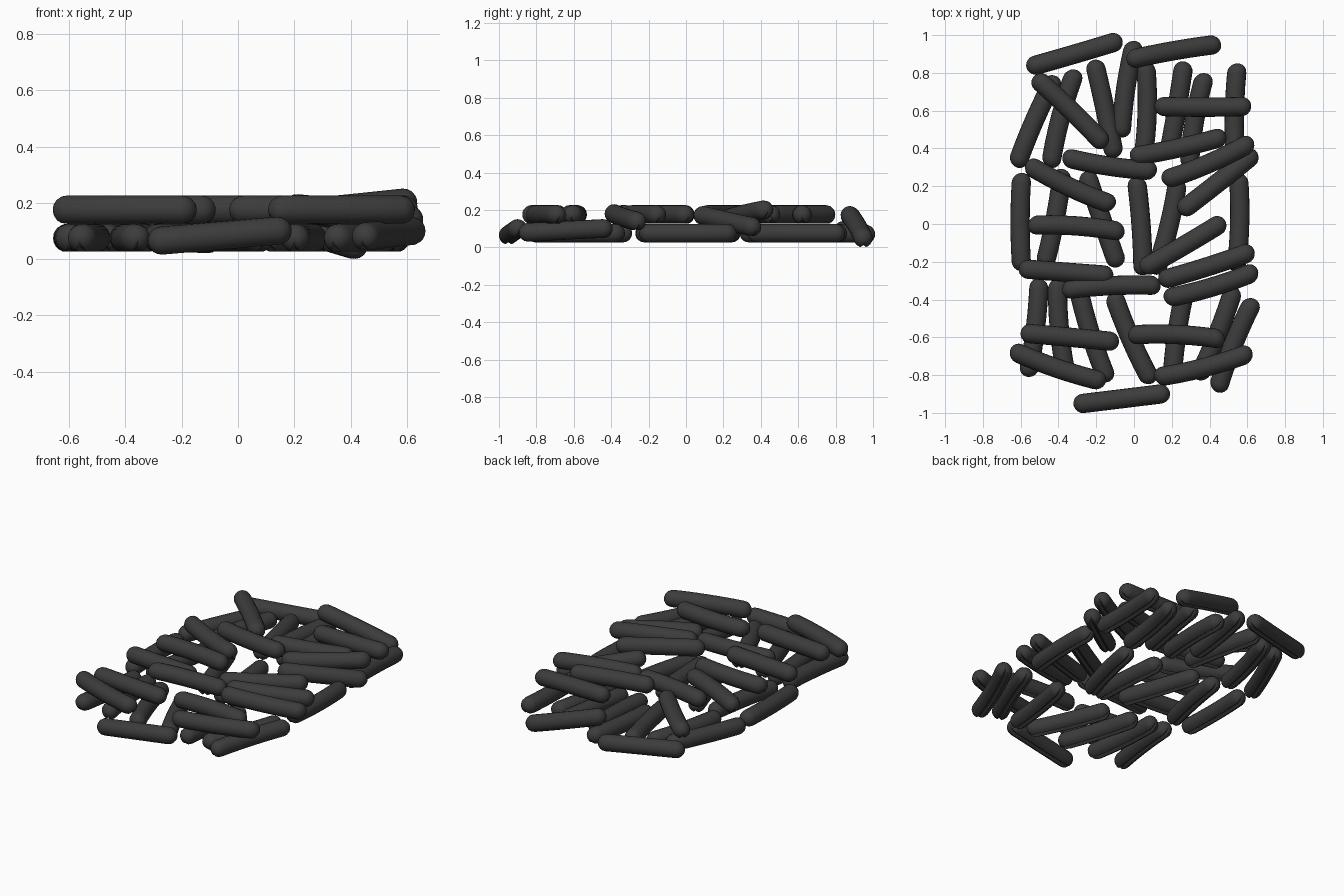
import bpy
import bmesh
import math
import random
from mathutils import Vector

cube = bpy.data.objects.get("Cube")
if cube:
    bpy.data.objects.remove(cube, do_unlink=True)

random.seed(4)
RADIUS = 0.051
SIDES = 20

# One charcoal colour for every stick
charcoal = bpy.data.materials.new("charcoal")
charcoal.use_nodes = True
colour = (0.045, 0.045, 0.045, 1)
charcoal.diffuse_color = colour
shader = charcoal.node_tree.nodes["Principled BSDF"]
shader.inputs["Base Color"].default_value = colour
shader.inputs["Roughness"].default_value = 0.8


def cross_section():
    """Round profile with a shallow groove along the underside."""
    points = []
    for step in range(SIDES):
        angle = math.tau * step / SIDES - math.pi / 2
        scale = 0.7 if step == 0 else 1.0
        points.append((math.cos(angle) * scale, math.sin(angle) * scale))
    return points


def stations(length):
    """Distances along the stick and the ring scale, with domed ends."""
    dome = [math.radians(a) for a in (10, 30, 50, 70, 90)]
    start = [(-RADIUS * math.cos(a), math.sin(a)) for a in dome]
    middle = [(length * k / 6, 1.0) for k in range(1, 6)]
    finish = [(length - d, s) for d, s in reversed(start)]
    return start + middle + finish


def build_stick(name, start, end):
    """Loft the profile between two end centres with a slight bend."""
    start, end = Vector(start), Vector(end)
    along = end - start
    length = along.length
    along.normalize()
    side = along.cross(Vector((0, 0, 1))).normalized()
    up = side.cross(along)
    bend = random.uniform(-0.012, 0.012)
    profile = cross_section()
    bm = bmesh.new()
    rings = []
    for distance, scale in stations(length):
        t = distance / length
        sway = bend * (4 * t * (1 - t) - 0.5)
        centre = start + along * distance + side * sway
        rings.append([
            bm.verts.new(centre + (side * u + up * v) * RADIUS * scale)
            for u, v in profile
        ])
    for lower, upper in zip(rings, rings[1:]):
        for i in range(SIDES):
            j = (i + 1) % SIDES
            bm.faces.new((lower[i], lower[j], upper[j], upper[i]))
    bm.faces.new(rings[0])
    bm.faces.new(rings[-1])
    bmesh.ops.recalc_face_normals(bm, faces=bm.faces)

    mesh = bpy.data.meshes.new(name)
    bm.to_mesh(mesh)
    bm.free()
    mesh.materials.append(charcoal)
    stick = bpy.data.objects.new(name, mesh)
    bpy.context.collection.objects.link(stick)
    return stick


# Bottom layer: sticks lying lengthwise, as x, y of both end centres
lower_sticks = [
    (-.61, .35, -.44, .74), (-.44, .35, -.33, .77), (-.2, .82, -.11, .4),
    (-.07, .51, -.01, .92), (.07, .81, .06, .4), (.26, .81, .19, .4),
    (.36, .75, .29, .34), (.54, .8, .53, .38), (-.6, .22, -.6, -.2),
    (-.38, .24, -.46, -.18), (-.24, .23, -.1, -.18), (.02, .2, .05, -.22),
    (.23, .19, .13, -.22), (.56, .22, .55, -.2), (-.5, -.34, -.55, -.76),
    (-.41, -.34, -.37, -.77), (-.29, -.38, -.16, -.79), (-.1, -.41, .07, -.8),
    (.26, -.38, .2, -.79), (.52, -.38, .36, -.78),
]

# Top layer: sticks lying crosswise
upper_sticks = [
    (-.49, .75, -.18, .45), (.16, .62, .57, .62), (.03, .36, .44, .45),
    (-.33, .34, .07, .28), (-.53, .29, -.15, .11), (-.51, 0, -.1, -.03),
    (.08, -.22, .44, -.01), (.18, -.29, .59, -.16), (-.56, -.24, -.16, -.27),
    (-.33, -.34, .09, -.32), (-.55, -.58, -.13, -.62), (.02, -.58, .43, -.6),
    (.16, -.81, .58, -.7), (-.61, -.69, -.2, -.83),
]

# Leaning sticks: full end centres
leaning_sticks = [
    ((-.52, .84, .09), (-.11, .96, .07)),
    ((.01, .88, .17), (.41, .95, .05)),
    ((.2, .24, .16), (.59, .41, .2)),
    ((.28, .09, .17), (.61, .35, .11)),
    ((.21, -.39, .18), (.61, -.27, .14)),
    ((.61, -.44, .1), (.45, -.84, .08)),
    ((-.27, -.95, .065), (.14, -.9, .1)),
]

sticks = []
for layer, height, rows in (("lower", 0.075, lower_sticks),
                            ("upper", 0.175, upper_sticks)):
    for n, (xa, ya, xb, yb) in enumerate(rows):
        sticks.append(build_stick(f"{layer}_stick_{n}",
                                  (xa, ya, height), (xb, yb, height)))
for n, (a, b) in enumerate(leaning_sticks):
    sticks.append(build_stick(f"leaning_stick_{n}", a, b))

# Smooth sides, keeping the groove edges sharp
bpy.ops.object.select_all(action="DESELECT")
for stick in sticks:
    stick.select_set(True)
bpy.context.view_layer.objects.active = sticks[0]
bpy.ops.object.shade_smooth_by_angle(angle=math.radians(35))
